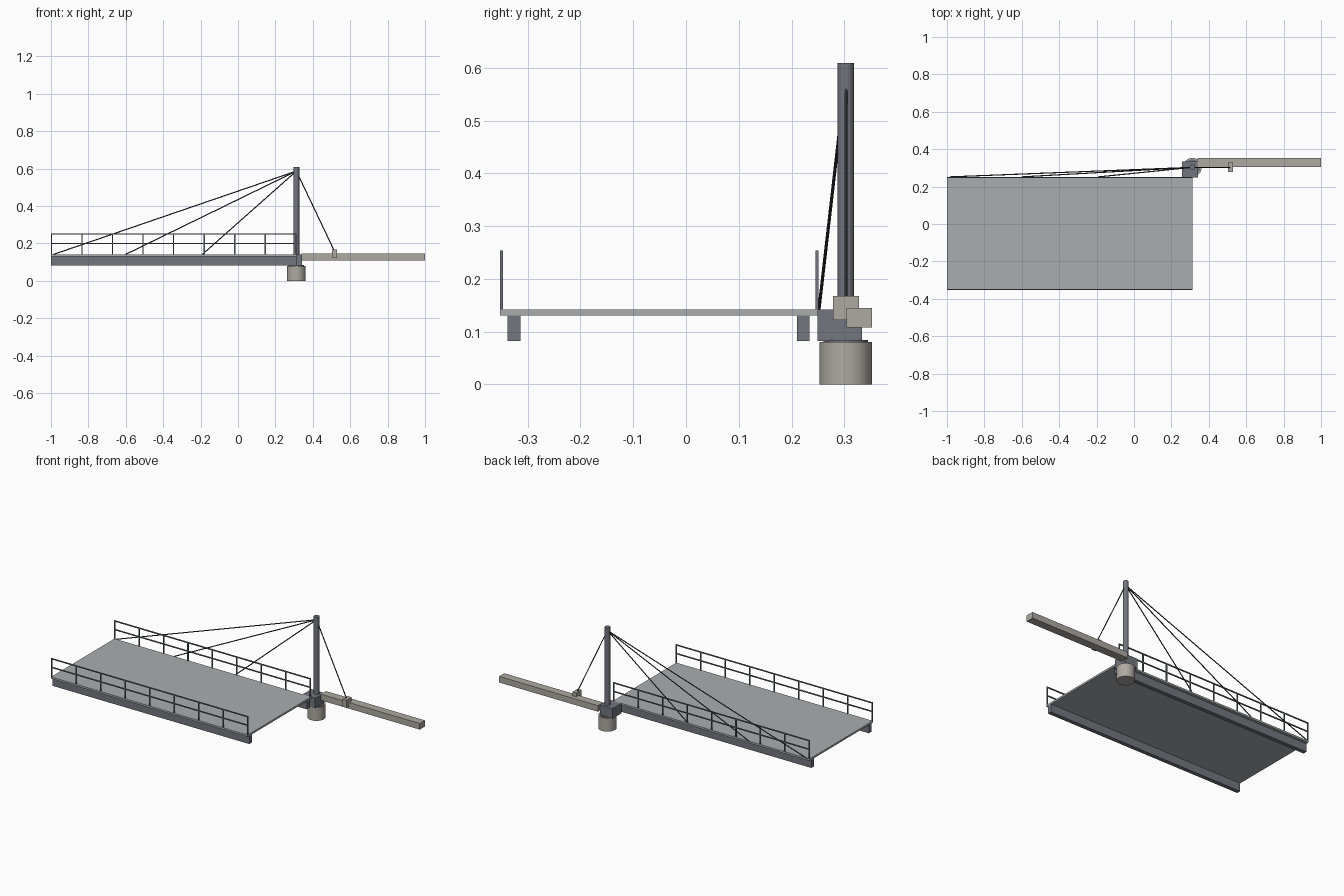
import bpy
from mathutils import Vector

if "Cube" in bpy.data.objects:
    bpy.data.objects.remove(bpy.data.objects["Cube"])


def material(name, rgb):
    m = bpy.data.materials.new(name)
    m.diffuse_color = (*rgb, 1)
    m.use_nodes = True
    m.node_tree.nodes["Principled BSDF"].inputs["Base Color"].default_value = m.diffuse_color
    return m


STEEL = material("steel", (0.17, 0.18, 0.21))
DARK = material("dark_steel", (0.05, 0.05, 0.06))
DECK = material("deck_grey", (0.40, 0.42, 0.43))
STONE = material("concrete", (0.42, 0.40, 0.36))


def box(name, x, y, z, mat):
    bpy.ops.mesh.primitive_cube_add(size=1)
    o = bpy.context.object
    o.name = name
    o.location = [(a + b) / 2 for a, b in (x, y, z)]
    o.scale = [b - a for a, b in (x, y, z)]
    bpy.ops.object.transform_apply(location=False, rotation=False, scale=True)
    o.data.materials.append(mat)
    return o


def rod(name, a, b, r, mat, sides=32):
    a, b = Vector(a), Vector(b)
    d = b - a
    bpy.ops.mesh.primitive_cylinder_add(vertices=sides, radius=r, depth=d.length,
                                        location=(a + b) / 2)
    o = bpy.context.object
    o.name = name
    o.rotation_euler = d.to_track_quat('Z', 'Y').to_euler()
    o.data.materials.append(mat)
    bpy.ops.object.shade_smooth_by_angle()
    return o


X0, X1 = -1.0, 0.312
PX, PY = 0.312, 0.303      # pivot centre

# Deck and its two edge girders
box("deck", (X0, X1), (-0.353, 0.251), (0.131, 0.142), DECK)
for side, y in (("front", -0.326), ("back", 0.222)):
    box(side + "_girder", (X0, X1), (y - 0.012, y + 0.012), (0.082, 0.131), STEEL)

# Railings: nine posts, a top rail and a middle rail on each side
for side, y in (("front", -0.350), ("back", 0.248)):
    ys = (y - 0.003, y + 0.003)
    for i in range(9):
        x = X0 + 0.003 + i * (X1 - X0 - 0.006) / 8
        box(f"{side}_railing_post_{i}", (x - 0.003, x + 0.003), ys, (0.142, 0.252), STEEL)
    for label, z in (("top", 0.251), ("middle", 0.199)):
        box(f"{side}_{label}_rail", (X0, X1), ys, (z - 0.003, z + 0.003), STEEL)

# Pivot: pedestal, bearing ring, hub block and mast
rod("pedestal", (PX, PY, 0), (PX, PY, 0.080), 0.050, STONE, 48)
rod("bearing_ring", (PX, PY, 0.079), (PX, PY, 0.084), 0.042, STEEL, 48)
box("hub_block", (0.256, 0.341), (0.249, 0.334), (0.082, 0.142), STEEL)
rod("mast", (PX, PY, 0.14), (PX, PY, 0.609), 0.0155, STEEL)

# Counterweight arm and back-stay anchor
box("counterweight_arm", (0.34, 1.0), (0.304, 0.353), (0.108, 0.145), STONE)
box("stay_anchor", (0.502, 0.528), (0.279, 0.328), (0.122, 0.168), STONE)

# Stay cables
top = (PX, PY, 0.587)
for i, x in enumerate((-0.985, -0.6, -0.19)):
    rod(f"deck_stay_{i}", top, (x, 0.252, 0.142), 0.003, DARK, 8)
rod("back_stay", top, (0.515, PY, 0.16), 0.003, DARK, 8)
